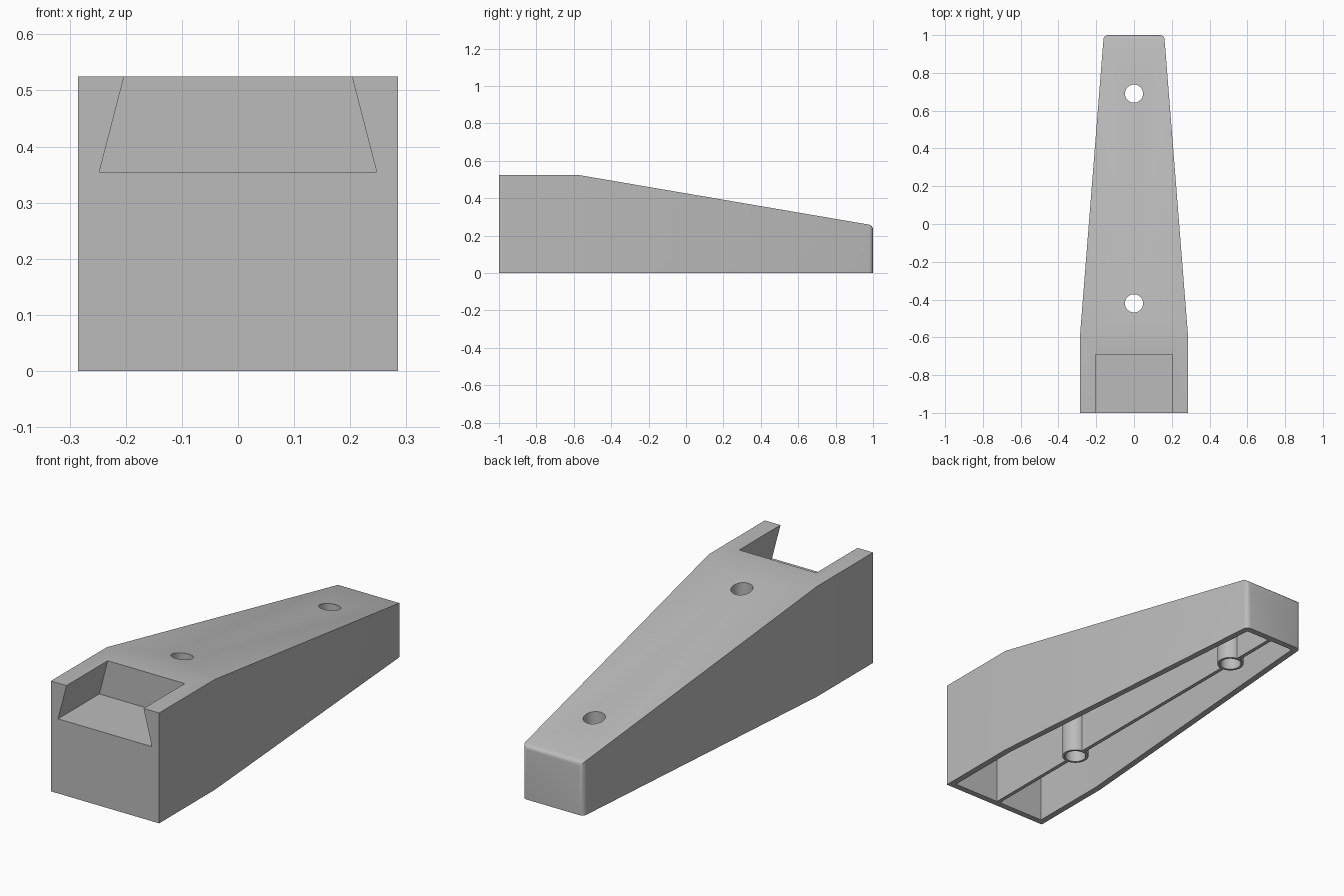
import bpy, bmesh, math

cube = bpy.data.objects.get("Cube")
if cube:
    bpy.data.objects.remove(cube, do_unlink=True)

# One plain grey material
grey = bpy.data.materials.new("plain grey")
grey.use_nodes = True
colour = (0.5, 0.5, 0.5, 1)
grey.diffuse_color = colour
grey.node_tree.nodes["Principled BSDF"].inputs["Base Color"].default_value = colour

FRONT, KNEE, BACK = -1.0, -0.58, 1.0
WALL, SLOT_FLOOR, SLOT_BACK = 0.03, 0.355, -0.69


def half_width(y):
    return 0.285 - 0.125 * max(0, y - KNEE) / (BACK - KNEE)


def top(y):
    return 0.525 - 0.27 * max(0, y - KNEE) / (BACK - KNEE)


def finish(bm, name):
    bmesh.ops.recalc_face_normals(bm, faces=bm.faces)
    mesh = bpy.data.meshes.new(name)
    bm.to_mesh(mesh)
    bm.free()
    obj = bpy.data.objects.new(name, mesh)
    bpy.context.collection.objects.link(obj)
    mesh.materials.append(grey)
    return obj


def loft(name, stations, bottom=0.0, round_back=0.0):
    """Skin four-cornered sections: (y, lower half width, upper half width, height)."""
    bm = bmesh.new()
    rings = [[bm.verts.new(p) for p in ((-a, y, bottom), (a, y, bottom), (b, y, z), (-b, y, z))]
             for y, a, b, z in stations]
    for r, s in zip(rings, rings[1:]):
        for i in range(4):
            j = (i + 1) % 4
            bm.faces.new((r[i], r[j], s[j], s[i]))
    bm.faces.new(rings[0])
    end = bm.faces.new(rings[-1])
    if round_back:
        edges = [e for e in end.edges if max(v.co.z for v in e.verts) > bottom]
        bmesh.ops.bevel(bm, geom=edges, offset=round_back, segments=4,
                        profile=0.5, affect='EDGES')
    return finish(bm, name)


def cylinder(name, y, radius, low, high):
    bm = bmesh.new()
    bmesh.ops.create_cone(bm, cap_ends=True, segments=40, radius1=radius,
                          radius2=radius, depth=high - low)
    bmesh.ops.translate(bm, verts=bm.verts, vec=(0, y, (low + high) / 2))
    return finish(bm, name)


def combine(target, tool, operation):
    mod = target.modifiers.new(operation, 'BOOLEAN')
    mod.operation, mod.solver, mod.object = operation, 'EXACT', tool
    bpy.context.view_layer.objects.active = target
    bpy.ops.object.modifier_apply(modifier=mod.name)
    bpy.data.objects.remove(tool, do_unlink=True)


def inner_stations(gap, width=None):
    """Sections following the shell at a gap, stepping down below the slot."""
    step = SLOT_BACK + gap
    result = []
    for y in (FRONT + gap, step, step + 0.002, KNEE, BACK - gap):
        w = width or half_width(y) - gap
        z = (SLOT_FLOOR if y <= step else top(y)) - gap
        result.append((y, w, w, z))
    return result


# Tapered outer body
body = loft("tapered_body", [(y, half_width(y), half_width(y), top(y))
                             for y in (FRONT, KNEE, BACK)], round_back=0.022)

# Hollow underside
combine(body, loft("cavity_cutter", inner_stations(WALL), bottom=-0.1), 'DIFFERENCE')

# Dovetail slot, extended past the front and top
slope = (0.247 - 0.203) / (0.525 - SLOT_FLOOR)
high = 0.6
upper = 0.247 - slope * (high - SLOT_FLOOR)
combine(body, loft("slot_cutter", [(y, 0.247, upper, high) for y in (FRONT - 0.1, SLOT_BACK)],
                   bottom=SLOT_FLOOR), 'DIFFERENCE')

# Centre rib and screw bosses
combine(body, loft("centre_rib", inner_stations(WALL / 2, 0.009)), 'UNION')
for y in (-0.42, 0.69):
    combine(body, cylinder("screw_boss", y, 0.06, 0, top(y) - 0.015), 'UNION')
for y in (-0.42, 0.69):
    combine(body, cylinder("hole_cutter", y, 0.048, -0.1, 0.7), 'DIFFERENCE')

# Smooth rounded parts, keep edges crisp
bpy.ops.object.select_all(action='DESELECT')
body.select_set(True)
bpy.context.view_layer.objects.active = body
bpy.ops.object.shade_smooth_by_angle(angle=math.radians(30))
